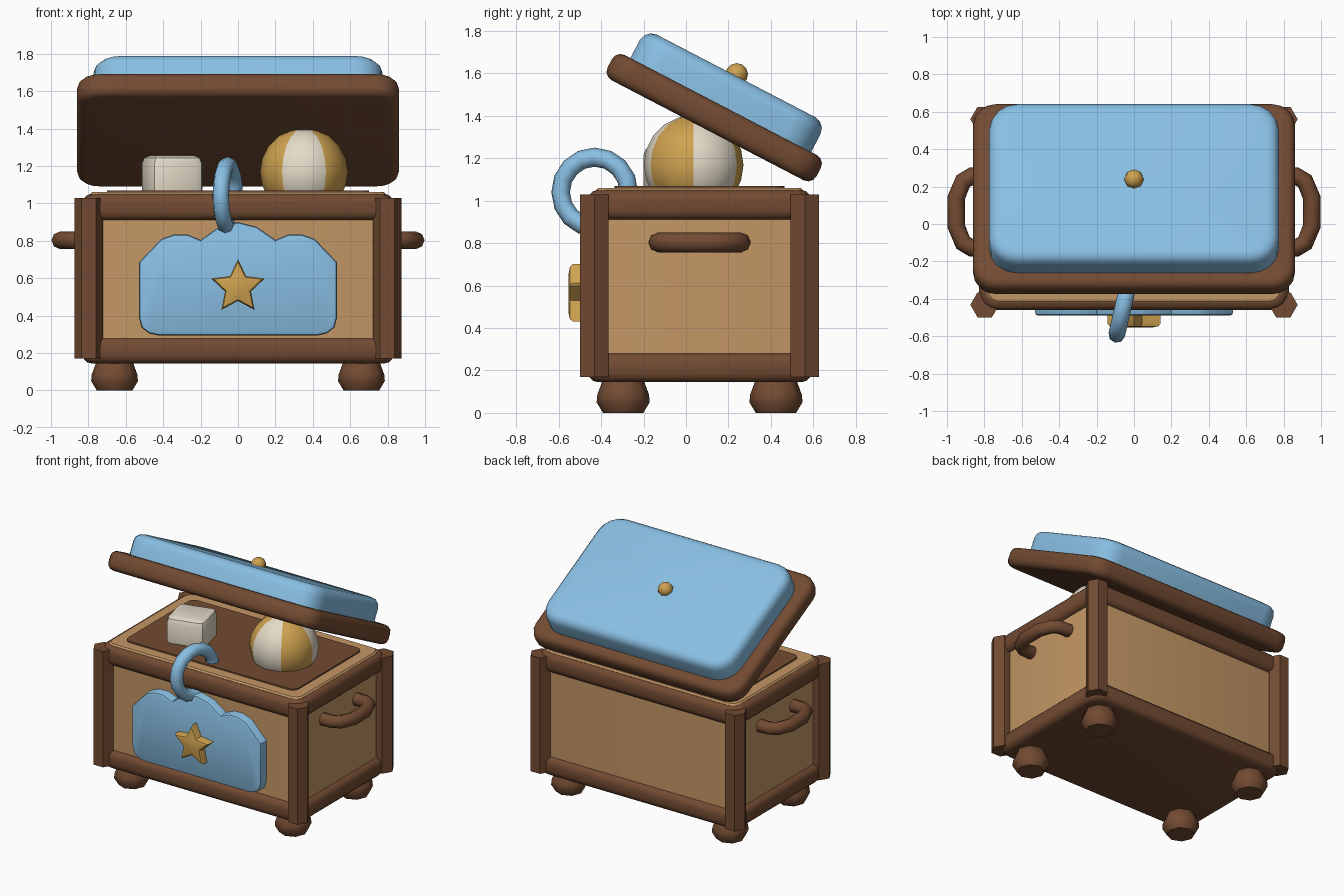
import bpy, bmesh
from math import sin, cos, pi, radians, atan2, floor
from mathutils import Matrix, Vector

if "Cube" in bpy.data.objects:
    bpy.data.objects.remove(bpy.data.objects["Cube"])


def material(name, rgb):
    m = bpy.data.materials.new(name)
    m.diffuse_color = (*rgb, 1)
    m.use_nodes = True
    m.node_tree.nodes["Principled BSDF"].inputs["Base Color"].default_value = m.diffuse_color
    return m


BROWN = material("brown_wood", (0.17, 0.07, 0.032))
TAN = material("tan_wood", (0.55, 0.31, 0.13))
BLUE = material("blue", (0.25, 0.52, 0.77))
GOLD = material("gold", (0.62, 0.36, 0.08))
CREAM = material("cream", (0.78, 0.71, 0.58))
CY = 0.064  # y centre of the chest body


def finish(name, bm, mats, matrix=None, angle=35):
    bmesh.ops.recalc_face_normals(bm, faces=bm.faces)
    me = bpy.data.meshes.new(name)
    bm.to_mesh(me)
    bm.free()
    for m in mats:
        me.materials.append(m)
    me.polygons.foreach_set("use_smooth", [True] * len(me.polygons))
    me.set_sharp_from_angle(angle=radians(angle))
    ob = bpy.data.objects.new(name, me)
    bpy.context.collection.objects.link(ob)
    if matrix:
        ob.matrix_world = matrix
    return ob


def slab(name, outline, z0, z1, mat, matrix=None, bevel=0.0, seg=2, both=True, angle=35):
    """Extrude a 2D outline from z0 to z1 and round its top (and bottom) rim."""
    bm = bmesh.new()
    base = bm.faces.new([bm.verts.new((x, y, z0)) for x, y in outline])
    top = bmesh.ops.extrude_face_region(bm, geom=[base], use_keep_orig=True)["geom"]
    bmesh.ops.translate(bm, verts=[v for v in top if isinstance(v, bmesh.types.BMVert)],
                        vec=(0, 0, z1 - z0))
    if bevel:
        rim = [e for e in bm.edges
               if all(abs(v.co.z - z1) < 1e-5 for v in e.verts)
               or both and all(abs(v.co.z - z0) < 1e-5 for v in e.verts)]
        bmesh.ops.bevel(bm, geom=rim, offset=bevel, segments=seg, profile=0.5, affect='EDGES')
    return finish(name, bm, [mat], matrix, angle)


def round_rect(hx, hy, r, n=4, cy=0.0):
    return [(sx * (hx - r) + r * cos(a), cy + sy * (hy - r) + r * sin(a))
            for q, (sx, sy) in enumerate([(1, 1), (-1, 1), (-1, -1), (1, -1)])
            for a in [(q + k / n) * pi / 2 for k in range(n + 1)]]


def lathe(name, profile, sides, mat, loc):
    bm = bmesh.new()
    rings = [[bm.verts.new((r * cos(2 * pi * k / sides), r * sin(2 * pi * k / sides), z))
              for k in range(sides)] for r, z in profile]
    for a, b in zip(rings, rings[1:]):
        for k in range(sides):
            bm.faces.new((a[k], a[(k + 1) % sides], b[(k + 1) % sides], b[k]))
    bm.faces.new(rings[0])
    bm.faces.new(rings[-1])
    return finish(name, bm, [mat], Matrix.Translation(loc), 50)


# Chest body, rails and the inner fill
slab("chest_body", round_rect(0.79, 0.487, 0.07, cy=CY), 0.147, 1.06, TAN, bevel=0.01, seg=1)
for name, z0, z1 in (("bottom_rail", 0.145, 0.28), ("top_rail", 0.91, 1.05)):
    slab(name, round_rect(0.83, 0.525, 0.1, cy=CY), z0, z1, BROWN, bevel=0.045, seg=3)
slab("inner_fill", round_rect(0.70, 0.40, 0.05, cy=CY), 1.0, 1.07, BROWN)

# Hexagonal corner posts and rounded feet
HEXAGON = [(0.077 * cos(k * pi / 3), 0.077 * sin(k * pi / 3)) for k in range(6)]
for sx, side in ((-1, "left"), (1, "right")):
    for sy, end in ((-1, "front"), (1, "back")):
        slab(f"{end}_{side}_post", HEXAGON, 0.17, 1.03, BROWN,
             Matrix.Translation((sx * 0.798, CY + sy * 0.496, 0)))
        lathe(f"{end}_{side}_foot",
              [(0.095, 0), (0.125, 0.05), (0.122, 0.085), (0.1, 0.145), (0.07, 0.17)],
              8, BROWN, (sx * 0.66, CY + sy * 0.36, 0))

    # Side handle, a bent tube
    cu = bpy.data.curves.new(f"{side}_handle", 'CURVE')
    cu.dimensions = '3D'
    cu.bevel_depth = 0.047
    cu.bevel_resolution = 2
    cu.use_fill_caps = True
    pts = [(0.76, 0.195), (0.86, 0.193), (0.908, 0.165), (0.945, 0.075)]
    pts += [(x, -y) for x, y in reversed(pts)]
    pts[3:3] = []
    sp = cu.splines.new('POLY')
    sp.points.add(len(pts) - 1)
    for p, (x, y) in zip(sp.points, pts):
        p.co = (sx * (x + 0.006), CY + y, 0.803, 1)
    cu.materials.append(BROWN)
    bpy.context.collection.objects.link(bpy.data.objects.new(f"{side}_handle", cu))

# Scalloped front plate and star (outlines drawn in x-z, extruded towards -y)
FRONT = Matrix.Rotation(pi / 2, 4, 'X')
half = [(0.43, 0.295), (0.475, 0.305), (0.515, 0.335), (0.53, 0.39), (0.53, 0.685),
        (0.41, 0.81), (0.34, 0.835), (0.27, 0.835), (0.2, 0.805), (0.1, 0.875)]
slab("front_plate", half + [(0, 0.90)] + [(-x, z) for x, z in reversed(half)],
     0.40, 0.49, BLUE, FRONT, bevel=0.018, seg=2, both=False)
star = [((0.15, 0.073)[k % 2] * sin(k * pi / 5), 0.552 + (0.15, 0.073)[k % 2] * cos(k * pi / 5))
        for k in range(10)]
slab("star", star, 0.47, 0.553, GOLD, FRONT, bevel=0.02, seg=2, both=False)

# Ring hanging over the front rim
bm = bmesh.new()
M, N = 16, 8
grid = [[bm.verts.new((0.045 * sin(2 * pi * j / N),
                       (0.165 + 0.045 * cos(2 * pi * j / N)) * cos(2 * pi * i / M),
                       (0.165 + 0.045 * cos(2 * pi * j / N)) * sin(2 * pi * i / M)))
         for j in range(N)] for i in range(M)]
for i in range(M):
    for j in range(N):
        bm.faces.new((grid[i][j], grid[(i + 1) % M][j],
                      grid[(i + 1) % M][(j + 1) % N], grid[i][(j + 1) % N]))
finish("toy_ring", bm, [BLUE],
       Matrix.Translation((-0.055, -0.43, 1.04)) @ Matrix.Rotation(radians(-13), 4, 'Z'), 60)

# Striped ball: two segments per stripe
bm = bmesh.new()
bmesh.ops.create_uvsphere(bm, u_segments=12, v_segments=10, radius=0.235)
for f in bm.faces:
    c = f.calc_center_median()
    f.material_index = floor((atan2(c.y, c.x) + 2 * pi / 3) / (pi / 3)) % 2
finish("toy_ball", bm, [CREAM, GOLD], Matrix.Translation((0.353, 0.036, 1.168)), 60)

# Toy block
slab("toy_block", round_rect(0.142, 0.142, 0.045, n=2), 0.97, 1.255, CREAM,
     Matrix.Translation((-0.352, -0.04, 0)) @ Matrix.Rotation(radians(14), 4, 'Z'),
     bevel=0.04, seg=2, angle=40)

# Open lid: frame, cushion and knob share one tilted frame
LID = Matrix.Translation((0, 0.133, 1.391)) @ Matrix.Rotation(radians(-27.5), 4, 'X')
slab("lid_frame", round_rect(0.86, 0.555, 0.12), -0.067, 0.067, BROWN, LID, bevel=0.045, seg=3)
slab("lid_cushion", round_rect(0.775, 0.48, 0.15), 0.04, 0.222, BLUE, LID,
     bevel=0.06, seg=3, both=False)
bm = bmesh.new()
bmesh.ops.create_uvsphere(bm, u_segments=8, v_segments=6, radius=0.053)
finish("lid_knob", bm, [GOLD], LID @ Matrix.Translation((0, 0, 0.23)), 60)
